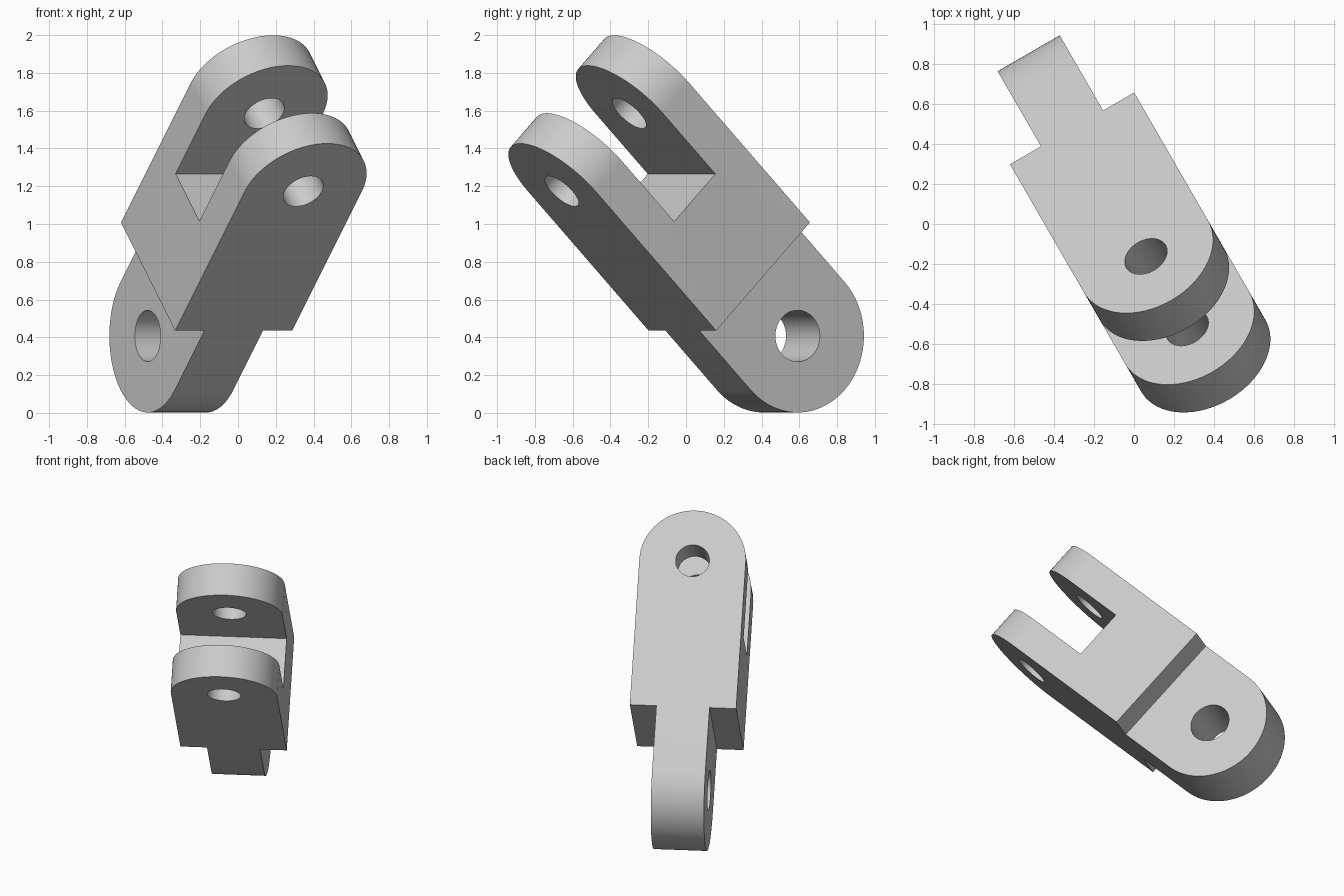
import bpy, bmesh
from math import pi, sin, cos, radians
from mathutils import Matrix

cube = bpy.data.objects.get("Cube")
if cube:
    bpy.data.objects.remove(cube, do_unlink=True)

# Link dimensions: local z runs from the tongue (below 0) to the fork tips
HALF_W, HALF_T = 0.358, 0.405        # body half width and half thickness
TONGUE, SLOT = 0.179, 0.178          # half tongue thickness, half slot gap
SLOT_Z, FORK_Z, TONGUE_Z = 0.59, 1.043, -0.445
FORK_HOLE, TONGUE_HOLE = 0.113, 0.136
REACH = 1.0                          # oversize for clean cuts
SEGS = 48

steel = bpy.data.materials.new("light_grey")
steel.use_nodes = True
grey = (0.6, 0.6, 0.6, 1)
steel.diffuse_color = grey
steel.node_tree.nodes["Principled BSDF"].inputs["Base Color"].default_value = grey


def add_object(name, bm):
    bmesh.ops.recalc_face_normals(bm, faces=bm.faces)
    mesh = bpy.data.meshes.new(name)
    bm.to_mesh(mesh)
    bm.free()
    mesh.materials.append(steel)
    obj = bpy.data.objects.new(name, mesh)
    bpy.context.collection.objects.link(obj)
    return obj


def arc(radius, z, start, end):
    """Points of an arc in the profile plane."""
    steps = [start + (end - start) * i / SEGS for i in range(SEGS + 1)]
    return [(radius * cos(a), z + radius * sin(a)) for a in steps]


def prism(name, outline, to_3d):
    """Extrude a closed outline both ways across its plane."""
    bm = bmesh.new()
    near = [bm.verts.new(to_3d(u, z, -REACH)) for u, z in outline]
    far = [bm.verts.new(to_3d(u, z, REACH)) for u, z in outline]
    bm.faces.new(near)
    bm.faces.new(far)
    for i in range(len(near)):
        j = (i + 1) % len(near)
        bm.faces.new((near[i], near[j], far[j], far[i]))
    return add_object(name, bm)


def pin(name, radius, z, axis):
    """Cylinder cutter for a pin hole."""
    bm = bmesh.new()
    turn = Matrix.Rotation(pi / 2, 4, axis)
    bmesh.ops.create_cone(bm, cap_ends=True, segments=64, radius1=radius,
                          radius2=radius, depth=3 * REACH,
                          matrix=Matrix.Translation((0, 0, z)) @ turn)
    return add_object(name, bm)


def combine(obj, cutter, operation):
    mod = obj.modifiers.new(operation.lower(), 'BOOLEAN')
    mod.object, mod.operation, mod.solver = cutter, operation, 'EXACT'
    cutter.hide_render = True
    bpy.ops.object.modifier_apply(modifier=mod.name)
    bpy.data.objects.remove(cutter, do_unlink=True)


# Face outline: narrow tongue stepping out to the wide, round-ended fork
face = [(-HALF_W, 0), (-TONGUE, 0), (-TONGUE, -REACH),
        (TONGUE, -REACH), (TONGUE, 0), (HALF_W, 0)]
face += arc(HALF_W, FORK_Z, 0, pi)
link = prism("clevis_link", face, lambda u, z, d: (u, d, z))

# Side outline: round tongue end and the open fork slot
top = 2 * REACH
side = arc(HALF_T, TONGUE_Z, pi, 2 * pi)
side += [(HALF_T, top), (SLOT, top), (SLOT, SLOT_Z),
         (-SLOT, SLOT_Z), (-SLOT, top), (-HALF_T, top)]
side_profile = prism("side_profile", side, lambda u, z, d: (d, u, z))

bpy.ops.object.select_all(action='DESELECT')
bpy.context.view_layer.objects.active = link
link.select_set(True)
combine(link, side_profile, 'INTERSECT')

# Pin holes through the fork and the tongue
combine(link, pin("fork_pin", FORK_HOLE, FORK_Z, 'X'), 'DIFFERENCE')
combine(link, pin("tongue_pin", TONGUE_HOLE, TONGUE_Z, 'Y'), 'DIFFERENCE')
bpy.ops.object.shade_smooth_by_angle(angle=radians(30))

# Tilted pose
link.rotation_euler = (radians(45), 0, radians(30))
link.location = (-0.166, 0.229, 0.722)
